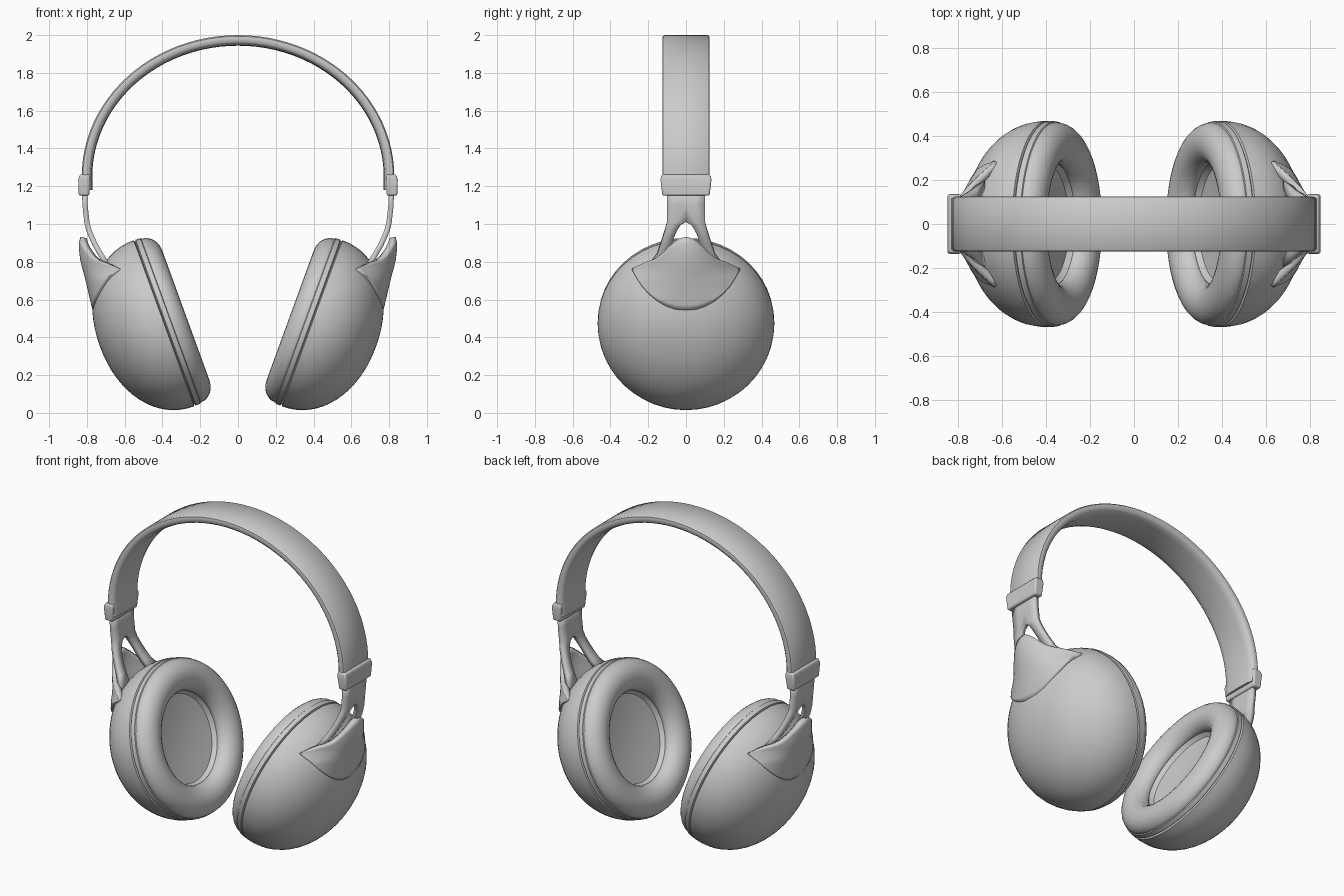
import bpy, bmesh
from math import sin, cos, pi, radians
from mathutils import Vector, Matrix

if "Cube" in bpy.data.objects:
    bpy.data.objects.remove(bpy.data.objects["Cube"])

# cup frame: local z is the outward cup axis, tilted 20 degrees below horizontal
CUP = Matrix.Translation((0.388, 0, 0.476)) @ Matrix.Rotation(radians(110), 4, 'Y')


def make(name, verts, faces, mirror=True, solid=0.0, bevel=0.0, inward=None):
    me = bpy.data.meshes.new(name)
    me.from_pydata([tuple(v) for v in verts], [], faces)
    bm = bmesh.new()
    bm.from_mesh(me)
    bmesh.ops.remove_doubles(bm, verts=bm.verts, dist=1e-5)
    bmesh.ops.recalc_face_normals(bm, faces=bm.faces)
    if inward and sum(f.normal.x for f in bm.faces) < 0:   # open sheets face outwards (+x)
        bmesh.ops.reverse_faces(bm, faces=bm.faces)
    bm.to_mesh(me)
    bm.free()
    ob = bpy.data.objects.new(name, me)
    bpy.context.collection.objects.link(ob)
    bpy.ops.object.select_all(action='DESELECT')
    ob.select_set(True)
    bpy.context.view_layer.objects.active = ob
    bpy.ops.object.shade_smooth_by_angle(angle=radians(40))
    if solid:
        m = ob.modifiers.new("Solid", 'SOLIDIFY')
        m.thickness, m.offset = solid, -1
    if bevel:
        m = ob.modifiers.new("Bevel", 'BEVEL')
        m.width, m.segments = bevel, 3
    if mirror:
        ob.modifiers.new("Mirror", 'MIRROR')
    return ob


def grid_faces(rows, cols, wrap_rows=False, wrap_cols=False):
    return [(i * cols + j, i * cols + (j + 1) % cols,
             (i + 1) % rows * cols + (j + 1) % cols, (i + 1) % rows * cols + j)
            for i in range(rows if wrap_rows else rows - 1)
            for j in range(cols if wrap_cols else cols - 1)]


def lathe(name, profile, closed=False, n=48):
    verts = [CUP @ Vector((r * cos(2 * pi * k / n), r * sin(2 * pi * k / n), t))
             for r, t in profile for k in range(n)]
    return make(name, verts, grid_faces(len(profile), n, closed, True))


def lerp(table, x):
    for (a, b), (c, d) in zip(table, table[1:]):
        if x <= c:
            return b + (d - b) * max(0, (x - a) / (c - a))
    return table[-1][1]


# ear cup shell: rounded dome
dome = [(0.468 * sin(a) ** 0.952, 0.005 + 0.36 * cos(a) ** 0.952)
        for a in [pi / 2 * k / 16 for k in range(16)]]
lathe("cup_shell", dome + [(0.468, 0.005), (0.452, -0.002)])

# trim ring between shell and cushion
lathe("cup_ring", [(0.42, -0.04), (0.455, -0.039), (0.466, -0.032), (0.467, -0.006),
                   (0.455, 0.001), (0.42, 0.002)], True)

# soft cushion
lathe("ear_cushion", [(0.367 + 0.094 * cos(a), -0.036 - 0.083 * sin(a) * (1 if sin(a) > 0 else 0.3))
                      for a in [2 * pi * k / 24 for k in range(24)]], True)

# inner lining at the bottom of the cushion opening
lathe("cup_lining", [(0, 0.02), (0.14, 0.014), (0.26, -0.004), (0.272, -0.02), (0.285, -0.045)])

# shield-shaped cover standing off the shell
TOP = [(0, 0.932), (0.03, 0.926), (0.06, 0.908), (0.09, 0.882), (0.12, 0.85),
       (0.153, 0.823), (0.18, 0.81), (0.21, 0.80), (0.286, 0.765)]
LOW = [(0, 0.54), (0.05, 0.546), (0.1, 0.562), (0.15, 0.59), (0.19, 0.622),
       (0.23, 0.665), (0.26, 0.71), (0.286, 0.757)]
RIDGE = [(0.53, 0.767), (0.64, 0.793), (0.72, 0.812), (0.80, 0.834), (0.87, 0.843), (0.91, 0.841), (0.94, 0.833)]
CURVE = [(0.6, 0.95), (0.71, 1.65), (0.77, 2.45), (0.9, 3.6)]
verts, R, C = [], 14, 33
for i in range(R):
    for j in range(C):
        y = -0.286 + 0.572 * j / (C - 1)
        lo, hi = lerp(LOW, abs(y)), lerp(TOP, abs(y))
        z = lo + (hi - lo) * i / (R - 1)
        verts.append((lerp(RIDGE, z) - lerp(CURVE, z) * y * y, y, z))
make("hinge_cover", verts, grid_faces(R, C), solid=0.035, inward=True)

# forked yoke: rows of z, x, outer half width, inner half width
YOKE = [(1.2, 0.826, 0.10, 0), (1.10, 0.824, 0.10, 0), (1.01, 0.814, 0.10, 0),
        (0.995, 0.811, 0.104, 0.028), (0.97, 0.805, 0.11, 0.045), (0.93, 0.79, 0.122, 0.063),
        (0.88, 0.767, 0.138, 0.078), (0.83, 0.738, 0.155, 0.09), (0.77, 0.70, 0.20, 0.105)]
verts, faces = [], []
for s in (1, -1):
    base = len(verts)
    for z, x, outer, inner in YOKE:
        verts += [(x, s * inner, z), (x, s * (inner + outer) / 2, z), (x, s * outer, z)]
    faces += [tuple(base + k for k in f) for f in grid_faces(len(YOKE), 3)]
make("yoke", verts, faces, solid=0.028, inward=True)

# headband: rounded section swept along a half ellipse with short straight ends
path = [(Vector((0.80, 0, 1.18)), Vector((1, 0, 0)))]
for k in range(49):
    a = pi * k / 48
    path.append((Vector((0.80 * cos(a), 0, 1.25 + 0.7225 * sin(a))),
                 Vector((0.7225 * cos(a), 0, 0.80 * sin(a))).normalized()))
path.append((Vector((-0.80, 0, 1.18)), Vector((-1, 0, 0))))
SECTION = [(0.115, 0.0275), (0.123, 0.021), (0.125, 0.01), (0.123, -0.008), (0.112, -0.019), (0.08, -0.026), (0, -0.0285)]
section = SECTION + [(-y, h) for y, h in SECTION[-2::-1]]
n = len(section)
verts = [p + d * h + Vector((0, y, 0)) for p, d in path for y, h in section]
faces = grid_faces(len(path), n, False, True)
faces += [tuple(range(n)), tuple(range(len(verts) - n, len(verts)))]
make("headband", verts, faces, mirror=False)

# end sleeves on the headband
SLEEVE = [(1.15, 0.788, 0.843, 0.125), (1.235, 0.783, 0.846, 0.135), (1.262, 0.783, 0.838, 0.13)]
verts = [v for z, x0, x1, w in SLEEVE for v in ((x0, -w, z), (x1, -w, z), (x1, w, z), (x0, w, z))]
make("band_sleeve", verts, grid_faces(3, 4, False, True) + [(0, 1, 2, 3), (8, 9, 10, 11)], bevel=0.01)
